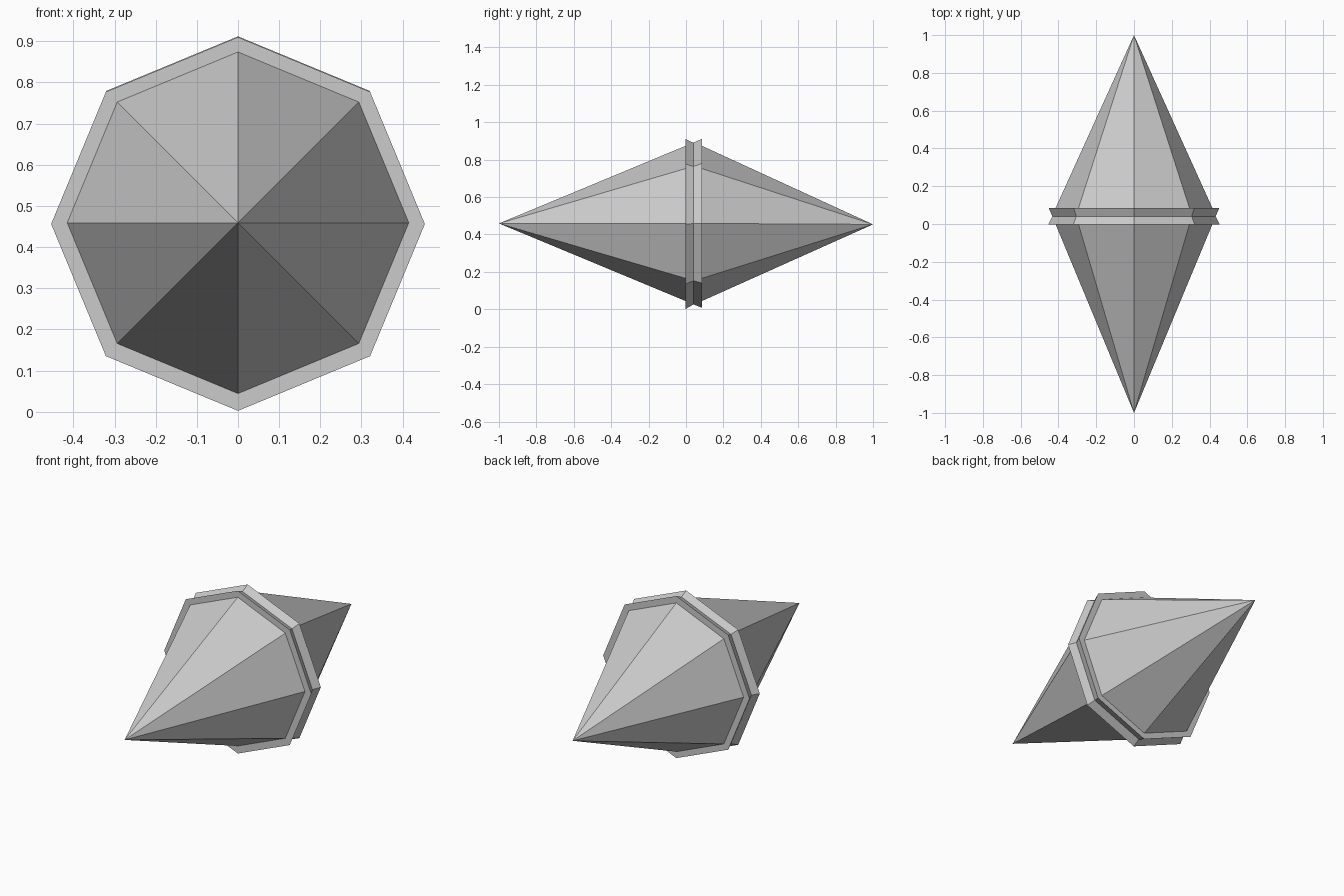
import bpy, bmesh
from math import sin, cos, pi

if "Cube" in bpy.data.objects:
    bpy.data.objects.remove(bpy.data.objects["Cube"])

SIDES = 8


def octagonal_lathe(name, profile):
    """Loft octagons along y; each profile point is (y, radius, centre z)."""
    bm = bmesh.new()
    rings = []
    for y, r, zc in profile:
        if r == 0:
            rings.append([bm.verts.new((0, y, zc))])
        else:
            rings.append([bm.verts.new((r * cos(2 * pi * i / SIDES), y,
                                        zc + r * sin(2 * pi * i / SIDES)))
                          for i in range(SIDES)])
    for a, b in zip(rings, rings[1:]):
        for i in range(SIDES):
            j = (i + 1) % SIDES
            quad = [a[i % len(a)], a[j % len(a)], b[j % len(b)], b[i % len(b)]]
            bm.faces.new(list(dict.fromkeys(quad)))
    bm.normal_update()
    me = bpy.data.meshes.new(name)
    bm.to_mesh(me)
    bm.free()
    # profile runs front to back, so flip to make the shell face outward
    me.flip_normals()
    ob = bpy.data.objects.new(name, me)
    bpy.context.collection.objects.link(ob)
    return ob


# Front and back faceted spikes
octagonal_lathe("front_spike", [(-1, 0, 0.459), (-0.002, 0.415, 0.459)])
octagonal_lathe("back_spike", [(0.085, 0.415, 0.459), (1, 0, 0.454)])

# Band around the middle, with a shallow V groove
octagonal_lathe("middle_band", [
    (-0.002, 0.415, 0.459),
    (-0.002, 0.454, 0.456),
    (0.040, 0.432, 0.458),
    (0.085, 0.452, 0.460),
    (0.085, 0.415, 0.459),
])
